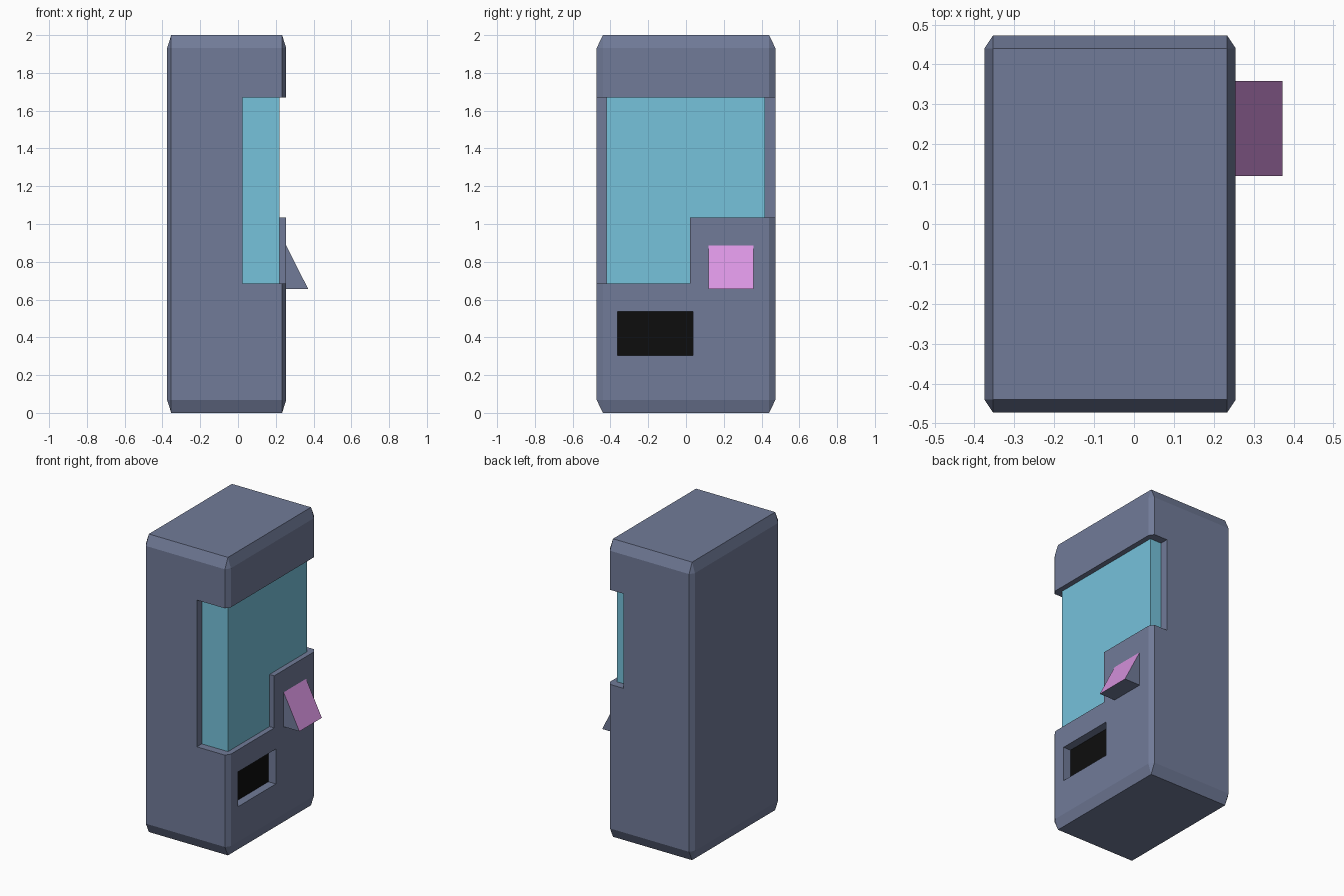
import bpy, bmesh
from mathutils import Vector, Matrix

if "Cube" in bpy.data.objects:
    bpy.data.objects.remove(bpy.data.objects["Cube"])


def material(name, rgb):
    m = bpy.data.materials.new(name)
    m.diffuse_color = (*rgb, 1)
    m.use_nodes = True
    m.node_tree.nodes["Principled BSDF"].inputs["Base Color"].default_value = m.diffuse_color
    return m


CASE = material("slate blue", (0.165, 0.198, 0.315))
GLASS = material("pale cyan", (0.180, 0.540, 0.710))
BLACK = material("black", (0.004, 0.004, 0.004))
PINK = material("pink", (0.690, 0.295, 0.750))


def add_object(name, bm, mats):
    bmesh.ops.recalc_face_normals(bm, faces=bm.faces)
    me = bpy.data.meshes.new(name)
    bm.to_mesh(me)
    bm.free()
    for m in mats:
        me.materials.append(m)
    ob = bpy.data.objects.new(name, me)
    bpy.context.collection.objects.link(ob)
    return ob


def prism(name, axis, profile, lo, hi, mats):
    """Extrude a profile along 'x' (points are y,z) or 'y' (points are x,z)."""
    bm = bmesh.new()
    pts = [(lo, a, b) if axis == 'x' else (a, lo, b) for a, b in profile]
    face = bm.faces.new([bm.verts.new(p) for p in pts])
    ext = bmesh.ops.extrude_face_region(bm, geom=[face])
    move = Vector((hi - lo, 0, 0)) if axis == 'x' else Vector((0, hi - lo, 0))
    bmesh.ops.translate(bm, vec=move,
                        verts=[g for g in ext['geom'] if isinstance(g, bmesh.types.BMVert)])
    return add_object(name, bm, mats)


def rect(a0, a1, b0, b1):
    return [(a0, b0), (a1, b0), (a1, b1), (a0, b1)]


# Cabinet: unit cube bevelled, then stretched to size
bm = bmesh.new()
bmesh.ops.create_cube(bm, size=1)
bmesh.ops.bevel(bm, geom=bm.edges[:], offset=0.034, segments=1,
                affect='EDGES', profile=0.5)
bmesh.ops.transform(bm, verts=bm.verts,
                    matrix=Matrix.Translation((-0.06, 0, 1)) @ Matrix.Diagonal((0.63, 0.945, 2, 1)))
cabinet = add_object("cabinet", bm, [CASE, GLASS, BLACK])

# Cutters: stepped window, its two side returns, and the pickup slot
Z0, ZS, Z1 = 0.685, 1.035, 1.67
WX, WY0, WY1, SLOT = 0.22, -0.42, 0.417, 0.20
cutters = [
    prism("window_cutter", 'x', [(-1, Z0), (0.02, Z0), (0.02, ZS), (1, ZS), (1, Z1), (-1, Z1)],
          WX, 0.6, [CASE]),
    prism("front_return_cutter", 'x', rect(-0.8, WY0, Z0, Z1), 0.025, 0.5, [CASE]),
    prism("rear_return_cutter", 'x', rect(WY1, 0.8, ZS, Z1), 0.135, 0.5, [CASE]),
    prism("slot_cutter", 'x', rect(-0.363, 0.037, 0.303, 0.537), SLOT, 0.5, [CASE]),
]
bpy.context.view_layer.objects.active = cabinet
for c in cutters:
    c.hide_render = True
    mod = cabinet.modifiers.new(c.name, 'BOOLEAN')
    mod.operation = 'DIFFERENCE'
    mod.solver = 'EXACT'
    mod.object = c
    bpy.ops.object.modifier_apply(modifier=mod.name)
for c in cutters:
    bpy.data.objects.remove(c)

# Colour the glass panes and the slot back by their plane
for f in cabinet.data.polygons:
    c, n = f.center, f.normal
    f.material_index = 0
    in_window = Z0 < c.z < Z1
    if in_window and ((n.x > 0.9 and abs(c.x - WX) < 0.003)
                      or (n.y < -0.9 and abs(c.y - WY0) < 0.003)
                      or (n.y > 0.9 and abs(c.y - WY1) < 0.003)):
        f.material_index = 1
    elif n.x > 0.9 and abs(c.x - SLOT) < 0.003 and c.z < Z0:
        f.material_index = 2

# Sloped control panel wedge with a coloured face
wedge = prism("control_panel", 'y', [(0.25, 0.655), (0.372, 0.655), (0.255, 0.886), (0.25, 0.886)],
              0.12, 0.358, [CASE, PINK])
for f in wedge.data.polygons:
    f.material_index = 1 if f.normal.x > 0.5 and f.normal.z > 0.2 else 0
